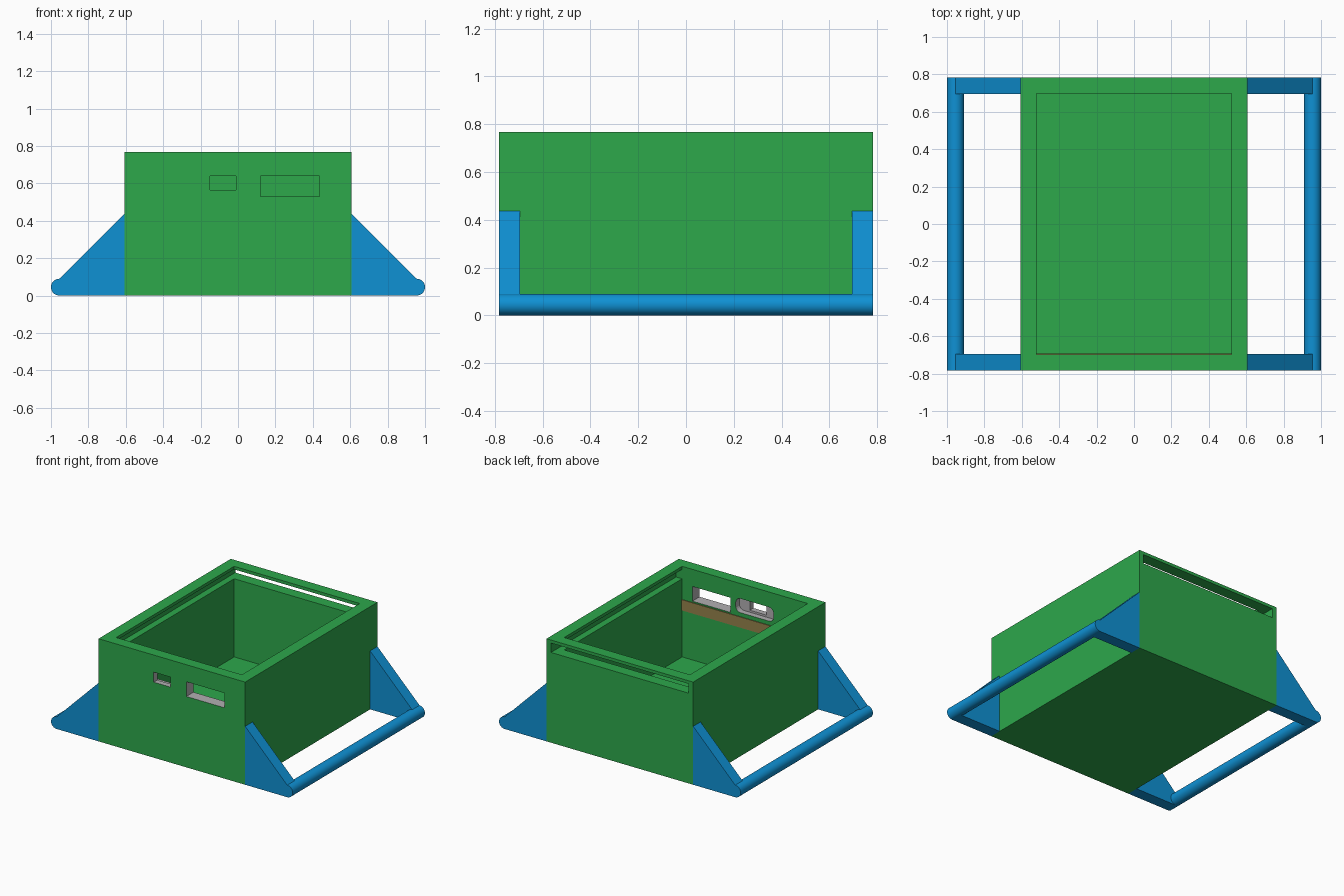
import bpy, bmesh, math

if "Cube" in bpy.data.objects:
    bpy.data.objects.remove(bpy.data.objects["Cube"])

def material(name, rgb):
    m = bpy.data.materials.new(name)
    lin = [c / 12.92 if c <= 0.04045 else ((c + 0.055) / 1.055) ** 2.4 for c in (v / 255 for v in rgb)]
    m.diffuse_color = (*lin, 1)
    m.use_nodes = True
    m.node_tree.nodes["Principled BSDF"].inputs["Base Color"].default_value = m.diffuse_color
    return m

green = material("green", (45, 168, 75))
blue = material("blue", (15, 145, 212))
grey = material("grey", (178, 175, 178))
brown = material("brown", (150, 130, 76))

def prism(name, profile, y0, y1, mat):
    """Extrude an (x, z) outline from y0 to y1."""
    bm = bmesh.new()
    face = bm.faces.new([bm.verts.new((x, y0, z)) for x, z in profile])
    ext = bmesh.ops.extrude_face_region(bm, geom=[face])
    for v in ext["geom"]:
        if isinstance(v, bmesh.types.BMVert):
            v.co.y = y1
    bmesh.ops.recalc_face_normals(bm, faces=bm.faces)
    me = bpy.data.meshes.new(name)
    bm.to_mesh(me)
    bm.free()
    ob = bpy.data.objects.new(name, me)
    bpy.context.collection.objects.link(ob)
    me.materials.append(mat)
    return ob

def rect(x0, x1, z0, z1):
    return [(x0, z0), (x1, z0), (x1, z1), (x0, z1)]

def rounded(x0, x1, z0, z1, r, n=5):
    pts = []
    corners = [(x1 - r, z1 - r), (x0 + r, z1 - r), (x0 + r, z0 + r), (x1 - r, z0 + r)]
    for k, (cx, cz) in enumerate(corners):
        for i in range(n + 1):
            a = math.pi / 2 * (k + i / n)
            pts.append((cx + r * math.cos(a), cz + r * math.sin(a)))
    return pts

# Box body, hollowed out with lid groove and connector openings
body = prism("box_body", rect(-0.607, 0.607, 0, 0.768), -0.782, 0.782, green)
cutters = [
    prism("cavity_cutter", rect(-0.52, 0.52, 0.09, 1.0), -0.697, 0.697, green),
    prism("lid_groove_cutter", rect(-0.57, 0.57, 0.675, 0.745), -0.696, 0.9, green),
    prism("small_port_cutter", rect(-0.15, -0.01, 0.565, 0.64), -0.9, -0.6, green),
    prism("large_port_cutter", rect(0.12, 0.435, 0.53, 0.64), -0.9, -0.6, green),
    prism("port_recess_cutter", rounded(-0.237, 0.077, 0.55, 0.655, 0.04), -0.74, -0.6, green),
]
for c in cutters:
    mod = body.modifiers.new(c.name, 'BOOLEAN')
    mod.operation = 'DIFFERENCE'
    mod.solver = 'EXACT'
    mod.object = c
bpy.context.view_layer.update()
dg = bpy.context.evaluated_depsgraph_get()
mesh = bpy.data.meshes.new_from_object(body.evaluated_get(dg))
body.modifiers.clear()
body.data = mesh
for c in cutters:
    bpy.data.objects.remove(c)

# Grey on the port surfaces inside the front wall
mesh.materials.clear()
mesh.materials.append(green)
mesh.materials.append(grey)
for p in mesh.polygons:
    c = p.center
    inside = -0.78 < c.y < -0.699 and abs(c.x) < 0.5 and 0.5 < c.z < 0.67
    p.material_index = 1 if inside else 0

# Brown strip on the inner front wall
prism("inner_strip", rect(-0.52, 0.52, 0.44, 0.52), -0.697, -0.692, brown)

# Side supports: triangular gussets and round rails
R = 0.045
rail_x = 1 - R
for s, side in ((-1, "left"), (1, "right")):
    outline = [(s * x, z) for x, z in
               ((0.607, 0), (rail_x, 0), (rail_x, 2 * R), (0.607, 0.437))]
    prism(side + "_front_gusset", outline, -0.782, -0.695, blue)
    prism(side + "_back_gusset", outline, 0.695, 0.782, blue)
    circle = [(s * rail_x + R * math.cos(i * math.pi / 16), R + R * math.sin(i * math.pi / 16))
              for i in range(32)]
    rail = prism(side + "_rail", circle, -0.782, 0.782, blue)
    bpy.ops.object.select_all(action='DESELECT')
    rail.select_set(True)
    bpy.context.view_layer.objects.active = rail
    bpy.ops.object.shade_smooth_by_angle(angle=math.radians(30))
